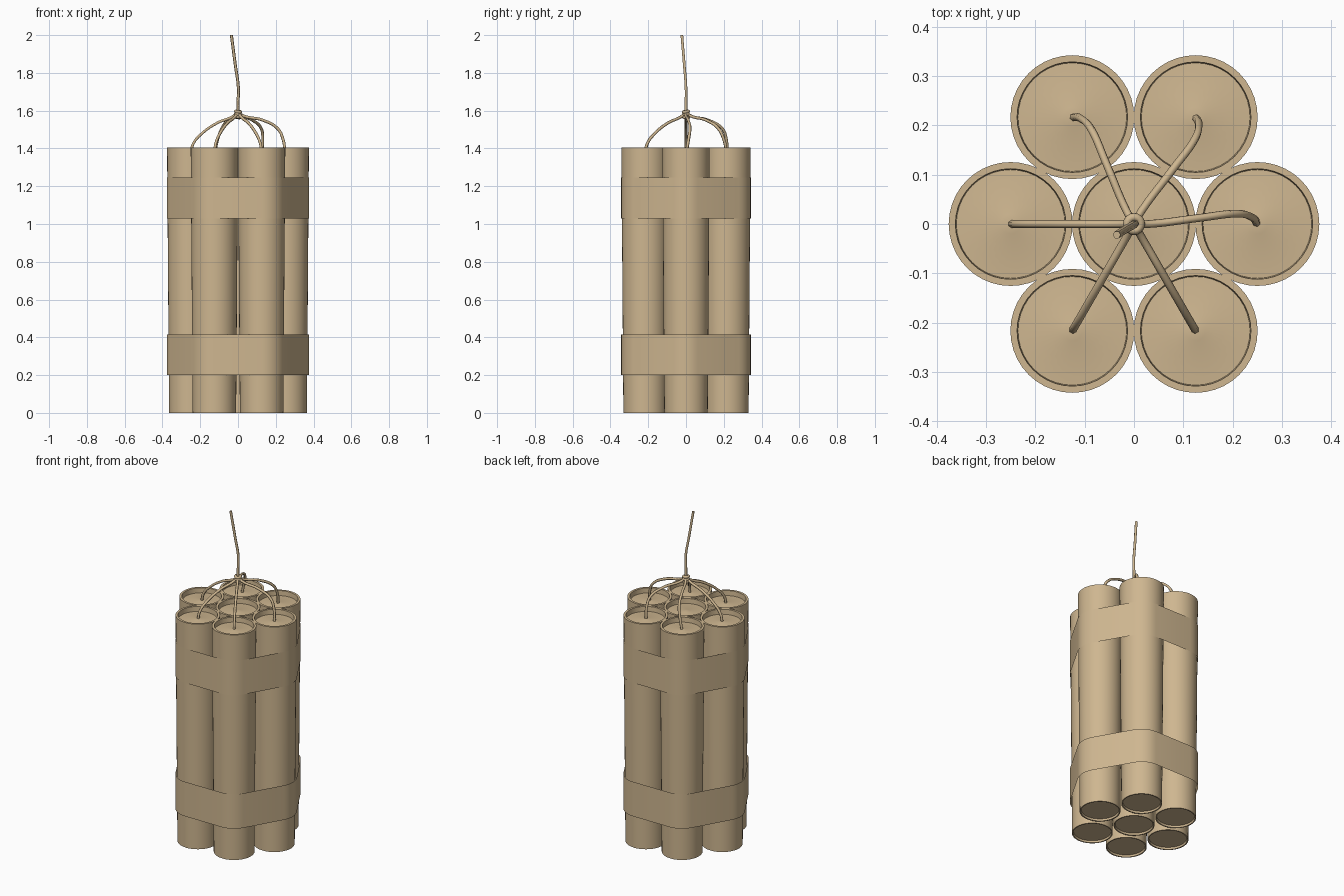
import bpy, bmesh, math
from mathutils import Vector

if "Cube" in bpy.data.objects:
    bpy.data.objects.remove(bpy.data.objects["Cube"])

tan = bpy.data.materials.new("tan_paper")
tan.diffuse_color = (0.62, 0.47, 0.28, 1)
tan.use_nodes = True
tan.node_tree.nodes["Principled BSDF"].inputs["Base Color"].default_value = tan.diffuse_color


def finish(name, bm, smooth=True):
    me = bpy.data.meshes.new(name)
    bm.to_mesh(me)
    bm.free()
    ob = bpy.data.objects.new(name, me)
    bpy.context.collection.objects.link(ob)
    me.materials.append(tan)
    if smooth:
        bpy.ops.object.select_all(action='DESELECT')
        ob.select_set(True)
        bpy.context.view_layer.objects.active = ob
        bpy.ops.object.shade_smooth_by_angle(angle=math.radians(35))
    return ob


def lathe(name, profile, centre, sides=40):
    """Revolve a profile of (radius, z) whose ends lie on the axis."""
    bm = bmesh.new()
    rings = []
    for r, z in profile:
        n = 1 if r == 0 else sides
        rings.append([bm.verts.new((centre[0] + r * math.cos(2 * math.pi * i / sides),
                                    centre[1] + r * math.sin(2 * math.pi * i / sides), z))
                      for i in range(n)])
    for a, b in zip(rings, rings[1:]):
        for i in range(sides):
            j = (i + 1) % sides
            if len(a) == 1:
                bm.faces.new((a[0], b[j], b[i]))
            elif len(b) == 1:
                bm.faces.new((a[i], a[j], b[0]))
            else:
                bm.faces.new((a[i], a[j], b[j], b[i]))
    bmesh.ops.recalc_face_normals(bm, faces=bm.faces)
    return finish(name, bm)


def cord(name, points, radius=0.008, smooth_path=True):
    cu = bpy.data.curves.new(name, 'CURVE')
    cu.dimensions = '3D'
    cu.bevel_depth = radius
    cu.bevel_resolution = 1
    cu.resolution_u = 6
    cu.use_fill_caps = True
    sp = cu.splines.new('BEZIER')
    sp.bezier_points.add(len(points) - 1)
    for p, co in zip(sp.bezier_points, points):
        p.co = co
        p.handle_left_type = p.handle_right_type = 'AUTO' if smooth_path else 'VECTOR'
    cu.materials.append(tan)
    ob = bpy.data.objects.new(name, cu)
    bpy.context.collection.objects.link(ob)
    bpy.ops.object.select_all(action='DESELECT')
    ob.select_set(True)
    bpy.context.view_layer.objects.active = ob
    bpy.ops.object.convert(target='MESH')


# Seven slightly tapered tubes with recessed ends
R = 0.25
outer = [(R * math.cos(math.radians(60 * k)), R * math.sin(math.radians(60 * k)))
         for k in range(6)]
tube = [(0, 0.012), (0.106, 0.012), (0.108, 0), (0.115, 0), (0.1255, 1.405),
        (0.112, 1.405), (0.110, 1.375), (0.02, 1.38), (0, 1.385)]
for k, c in enumerate([(0, 0)] + outer):
    lathe(f"tube_{k}", tube, c)


# Two thin paper bands wrapped around the outer tubes
def band(name, z0, z1, r):
    bm = bmesh.new()
    pts = []
    for k, c in enumerate(outer):
        for s in range(7):
            a = math.radians(60 * k - 30 + 10 * s)
            pts.append((c[0] + r * math.cos(a), c[1] + r * math.sin(a)))
    lo = [bm.verts.new((x, y, z0)) for x, y in pts]
    hi = [bm.verts.new((x, y, z1)) for x, y in pts]
    for i in range(len(pts)):
        j = (i + 1) % len(pts)
        bm.faces.new((lo[i], lo[j], hi[j], hi[i]))
    finish(name, bm)


band("lower_band", 0.20, 0.415, 0.1265)
band("upper_band", 1.03, 1.245, 0.1265)

# Short cords from each outer tube to the knot; (distance, sideways, height)
default = [(0.25, 0, 1.37), (0.237, 0.0, 1.425), (0.19, 0.0, 1.48),
           (0.11, 0.0, 1.535), (0.03, 0, 1.568), (0.0, 0, 1.59)]
wavy = [(0.25, 0, 1.37), (0.238, 0.014, 1.45), (0.21, 0.021, 1.505),
        (0.13, 0.012, 1.55), (0.03, 0, 1.572), (0.0, 0, 1.59)]
bent = [(d, -s, z) for d, s, z in wavy]
for k, path in enumerate([wavy, bent, bent, default, default, default]):
    a = math.radians(60 * k)
    u, v = Vector((math.cos(a), math.sin(a), 0)), Vector((-math.sin(a), math.cos(a), 0))
    cord(f"short_cord_{k}", [u * d + v * s + Vector((0, 0, z)) for d, s, z in path])

# Main cord rising from the knot
cord("main_cord", [(0, 0, 1.56), (0, 0, 1.64), (0.002, 0, 1.72),
                   (-0.014, -0.009, 1.84), (-0.035, -0.022, 2.0)])

# Knot of stacked loops
for i in range(3):
    bpy.ops.mesh.primitive_torus_add(major_radius=0.014, minor_radius=0.0085,
                                     major_segments=16, minor_segments=8,
                                     location=(0, 0, 1.565 + 0.015 * i),
                                     rotation=(0.12 * (i - 1), 0.1, 0))
    ob = bpy.context.object
    ob.name = f"knot_loop_{i}"
    ob.data.materials.append(tan)
    bpy.ops.object.shade_smooth_by_angle(angle=math.radians(50))
